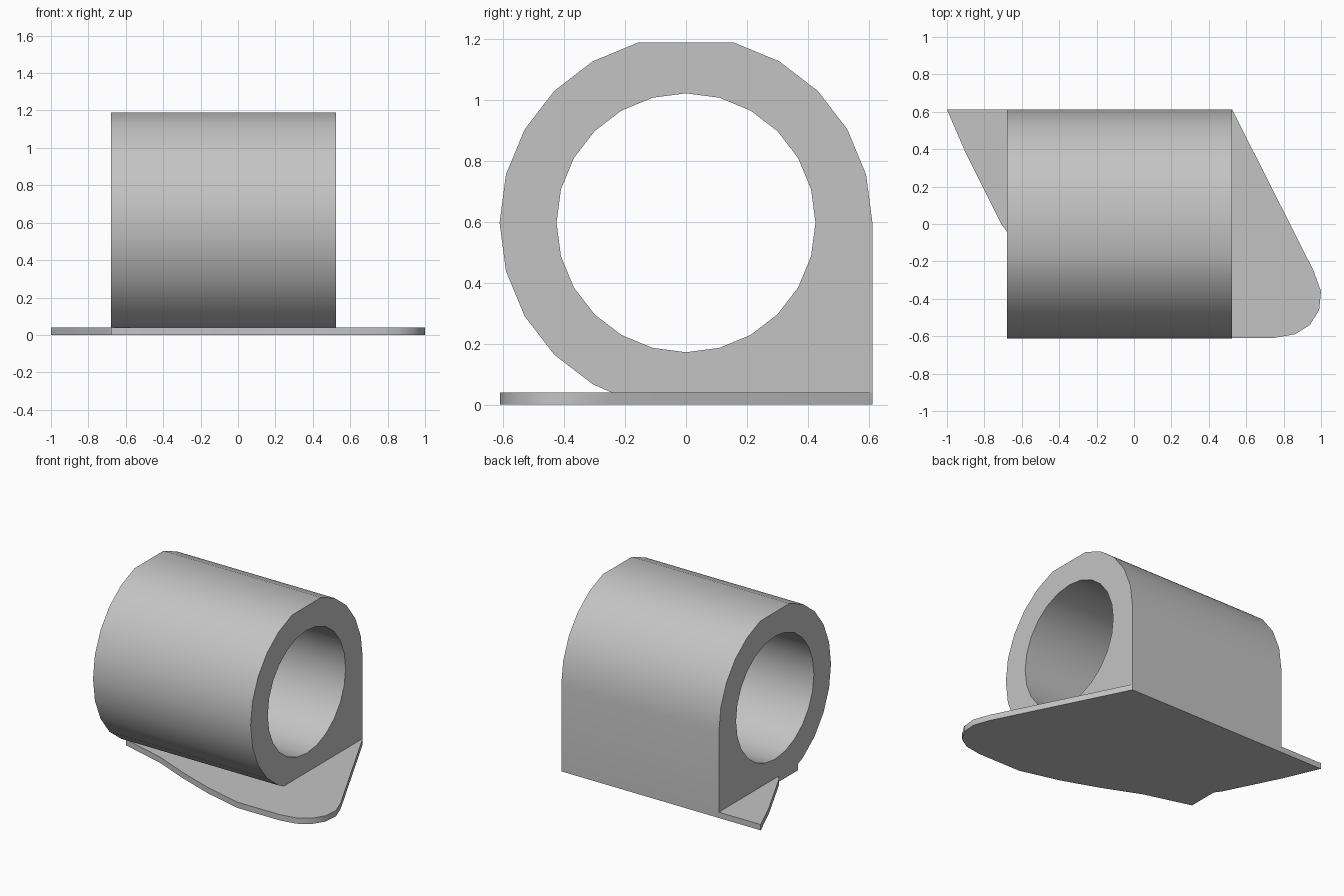
import bpy, bmesh, math

if "Cube" in bpy.data.objects:
    bpy.data.objects.remove(bpy.data.objects["Cube"])

grey = bpy.data.materials.new("plain_grey")
grey.use_nodes = True
colour = (0.55, 0.55, 0.55, 1)
grey.diffuse_color = colour
grey.node_tree.nodes["Principled BSDF"].inputs["Base Color"].default_value = colour


def prism(name, loops, place, low, high):
    """Extrude closed outlines between two levels; later loops are holes."""
    bm = bmesh.new()
    edges = []
    for loop in loops:
        vs = [bm.verts.new(place(a, b, low)) for a, b in loop]
        edges += [bm.edges.new((v, vs[(i + 1) % len(vs)])) for i, v in enumerate(vs)]
    bmesh.ops.triangle_fill(bm, edges=edges, use_beauty=True)
    ext = bmesh.ops.extrude_face_region(bm, geom=bm.faces[:], use_keep_orig=True)
    shift = [p - q for p, q in zip(place(0, 0, high), place(0, 0, low))]
    verts = [g for g in ext["geom"] if isinstance(g, bmesh.types.BMVert)]
    bmesh.ops.translate(bm, verts=verts, vec=shift)
    bmesh.ops.recalc_face_normals(bm, faces=bm.faces[:])
    mesh = bpy.data.meshes.new(name)
    bm.to_mesh(mesh)
    bm.free()
    mesh.materials.append(grey)
    obj = bpy.data.objects.new(name, mesh)
    bpy.context.collection.objects.link(obj)
    bpy.ops.object.select_all(action='DESELECT')
    obj.select_set(True)
    bpy.context.view_layer.objects.active = obj
    bpy.ops.object.shade_smooth_by_angle(angle=math.radians(32))
    return obj


def arc(radius, height, steps):
    return [(radius * math.cos(math.radians(15 * i)),
             height + radius * math.sin(math.radians(15 * i))) for i in steps]


# Tube: round shell with a flattened top, a straight back and a square foot
THICK = 0.04
outer = arc(0.612, 0.597, [i for i in range(17) if i != 6])
outer += [(-0.245, THICK), (0.612, THICK)]
bore = arc(0.425, 0.597, range(24))
prism("tube", [outer, bore], lambda y, z, x: (x, y, z), -0.68, 0.525)

# Base plate: slanted sides, a straight back and a rounded front corner
plate = [(-1, 0.612), (-0.9, 0.38), (-0.71, 0), (-0.68, -0.04),
         (-0.68, -0.25), (-0.36, -0.34), (-0.1, -0.45), (0.15, -0.54),
         (0.42, -0.61), (0.74, -0.61), (0.86, -0.59), (0.94, -0.54),
         (0.99, -0.46), (1, -0.36), (0.96, -0.25), (0.525, 0.612)]
prism("base_plate", [plate], lambda x, y, z: (x, y, z), 0, THICK)
